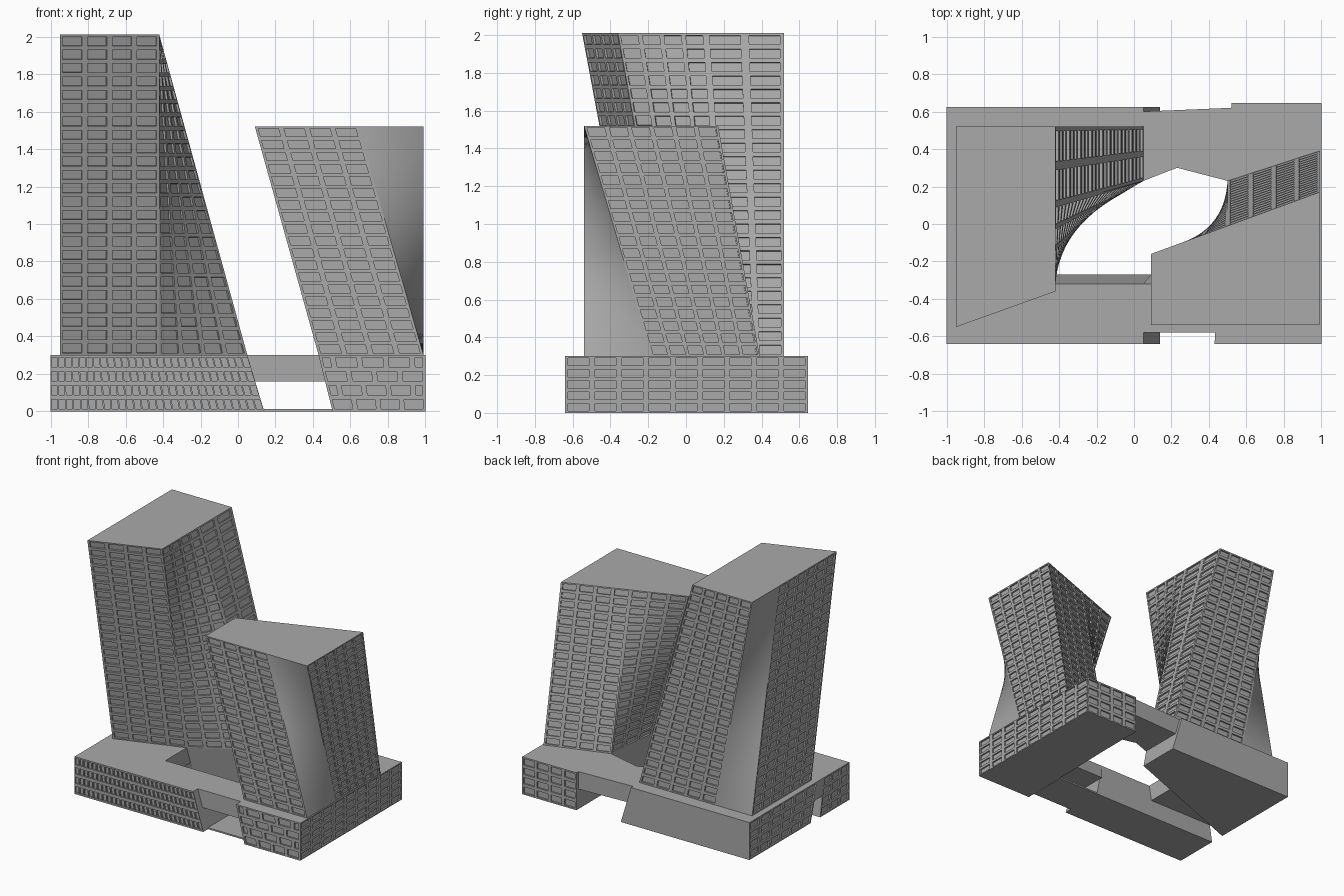
import bpy, bmesh
from mathutils import Vector

if "Cube" in bpy.data.objects:
    bpy.data.objects.remove(bpy.data.objects["Cube"])

concrete = bpy.data.materials.new("concrete_grey")
concrete.diffuse_color = (0.40, 0.40, 0.40, 1)
concrete.use_nodes = True
concrete.node_tree.nodes["Principled BSDF"].inputs["Base Color"].default_value = concrete.diffuse_color


def wall(bm, corners, cols, rows, brick=False, mu=0.11, mv=0.16, depth=0.012):
    """Ruled wall on four corners, cut into a grid of recessed windows."""
    a, b, c, d = corners                      # low start, low end, high end, high start

    def p(u, v):
        return a.lerp(b, u).lerp(d.lerp(c, u), v)

    for r in range(rows):
        v0, v1 = r / rows, (r + 1) / rows
        cuts = [i / cols for i in range(cols + 1)]
        if brick and r % 2:                   # shift every second row by half a bay
            cuts = [0] + [(i + 0.5) / cols for i in range(cols)] + [1]
        for u0, u1 in zip(cuts, cuts[1:]):
            du, dv = mu / cols, mv * (v1 - v0)
            quad = [(u0, v0), (u1, v0), (u1, v1), (u0, v1)]
            hole = [(u0 + du, v0 + dv), (u1 - du, v0 + dv), (u1 - du, v1 - dv), (u0 + du, v1 - dv)]
            out = [p(*q) for q in quad]
            rim = [p(*q) for q in hole]
            n = (rim[2] - rim[0]).cross(rim[3] - rim[1])
            n = n.normalized() * depth if n.length > 1e-9 else Vector()
            vo = [bm.verts.new(q) for q in out]
            vr = [bm.verts.new(q) for q in rim]
            vi = [bm.verts.new(q - n) for q in rim]
            for i in range(4):
                j = (i + 1) % 4
                bm.faces.new((vo[i], vo[j], vr[j], vr[i]))
                bm.faces.new((vr[i], vr[j], vi[j], vi[i]))
            bm.faces.new(vi)


def twist(bm, corners, n=16):
    """Plain ruled wall, smooth shaded."""
    a, b, c, d = corners
    g = [[bm.verts.new(a.lerp(b, i / n).lerp(d.lerp(c, i / n), j / n)) for j in range(n + 1)]
         for i in range(n + 1)]
    for i in range(n):
        for j in range(n):
            f = bm.faces.new((g[i][j], g[i + 1][j], g[i + 1][j + 1], g[i][j + 1]))
            f.smooth = True


def block(name, z0, z1, low, high, walls):
    """Solid between two counter-clockwise outlines; walls gives the windows per edge."""
    bm = bmesh.new()
    lo = [Vector((x, y, z0)) for x, y in low]
    hi = [Vector((x, y, z1)) for x, y in high]
    for i in range(len(lo)):
        j = (i + 1) % len(lo)
        corners = (lo[i], lo[j], hi[j], hi[i])
        spec = walls.get(i)
        if spec == "twist":
            twist(bm, corners)
        elif spec:
            wall(bm, corners, *spec)
        else:
            bm.faces.new([bm.verts.new(q) for q in corners])
    bm.faces.new([bm.verts.new(q) for q in hi])
    bm.faces.new([bm.verts.new(q) for q in reversed(lo)])
    bmesh.ops.remove_doubles(bm, verts=bm.verts, dist=1e-5)
    me = bpy.data.meshes.new(name)
    bm.to_mesh(me)
    bm.free()
    me.materials.append(concrete)
    ob = bpy.data.objects.new(name, me)
    bpy.context.collection.objects.link(ob)
    return ob


# tall tower: front, twisted inner wall, inner side, back, plain twisted corner, outer side
block("tall_tower", 0.3, 2.01,
      [(-.95, -.23), (-.42, -.05), (.05, .23), (.05, .52), (-.63, .52), (-.95, .52)],
      [(-.95, -.55), (-.42, -.36), (-.42, .10), (-.42, .52), (-.95, .52), (-.95, .18)],
      {0: (4, 24), 1: (4, 24), 2: (2, 24), 3: (5, 24), 4: "twist", 5: (6, 24)})

# short tower: front, plain twisted corner, outer side, back, twisted inner wall, inner side
block("short_tower", 0.3, 1.52,
      [(.43, -.54), (.99, -.54), (.99, -.18), (.99, .39), (.5, .23), (.45, -.2)],
      [(.09, -.54), (.64, -.54), (.99, -.54), (.99, .17), (.5, -.01), (.09, -.16)],
      {0: (4, 19), 1: "twist", 2: (6, 19), 3: (4, 19), 4: (3, 19), 5: (3, 19)})

# podium blocks
block("podium_front_wing", 0, 0.3,
      [(-1, -.64), (.14, -.64), (.14, -.27), (-1, -.27)],
      [(-1, -.64), (.05, -.64), (.05, -.32), (-1, -.32)],
      {0: (28, 4), 3: (3, 4)})
block("podium_back_wing", 0, 0.3,
      [(-1, -.15), (-.42, .07), (.14, .28), (.14, .625), (-1, .625)],
      [(-1, -.24), (-.42, -.05), (.05, .23), (.05, .625), (-1, .625)],
      {4: (6, 4)})
block("podium_right_block", 0, 0.3,
      [(.505, -.64), (1, -.64), (1, .645), (.52, .645), (.52, .28), (.51, -.2)],
      [(.43, -.64), (1, -.64), (1, .645), (.52, .645), (.5, .23), (.45, -.2)],
      {0: (4, 4, True), 1: (9, 5), 2: (4, 4)})

# roof over the side passage and the two bridges between the blocks
block("passage_roof", 0.16, 0.3,
      [(-1, -.295), (-.42, -.295), (-.42, 0), (-1, -.19)],
      [(-1, -.32), (-.42, -.32), (-.42, -.05), (-1, -.24)], {})
block("front_bridge", 0.16, 0.3,
      [(.09, -.58), (.47, -.58), (.47, -.27), (.09, -.27)],
      [(.05, -.58), (.44, -.58), (.44, -.32), (.05, -.32)], {})
block("back_bridge", 0.16, 0.3,
      [(.09, .25), (.23, .3), (.51, .23), (.52, .62), (.09, .6)],
      [(.05, .23), (.23, .3), (.5, .23), (.52, .62), (.05, .6)], {})

# thin floor under the front bridge
block("entrance_floor", 0, 0.012,
      [(.14, -.58), (.505, -.58), (.505, -.27), (.14, -.27)],
      [(.14, -.58), (.505, -.58), (.505, -.27), (.14, -.27)], {})
